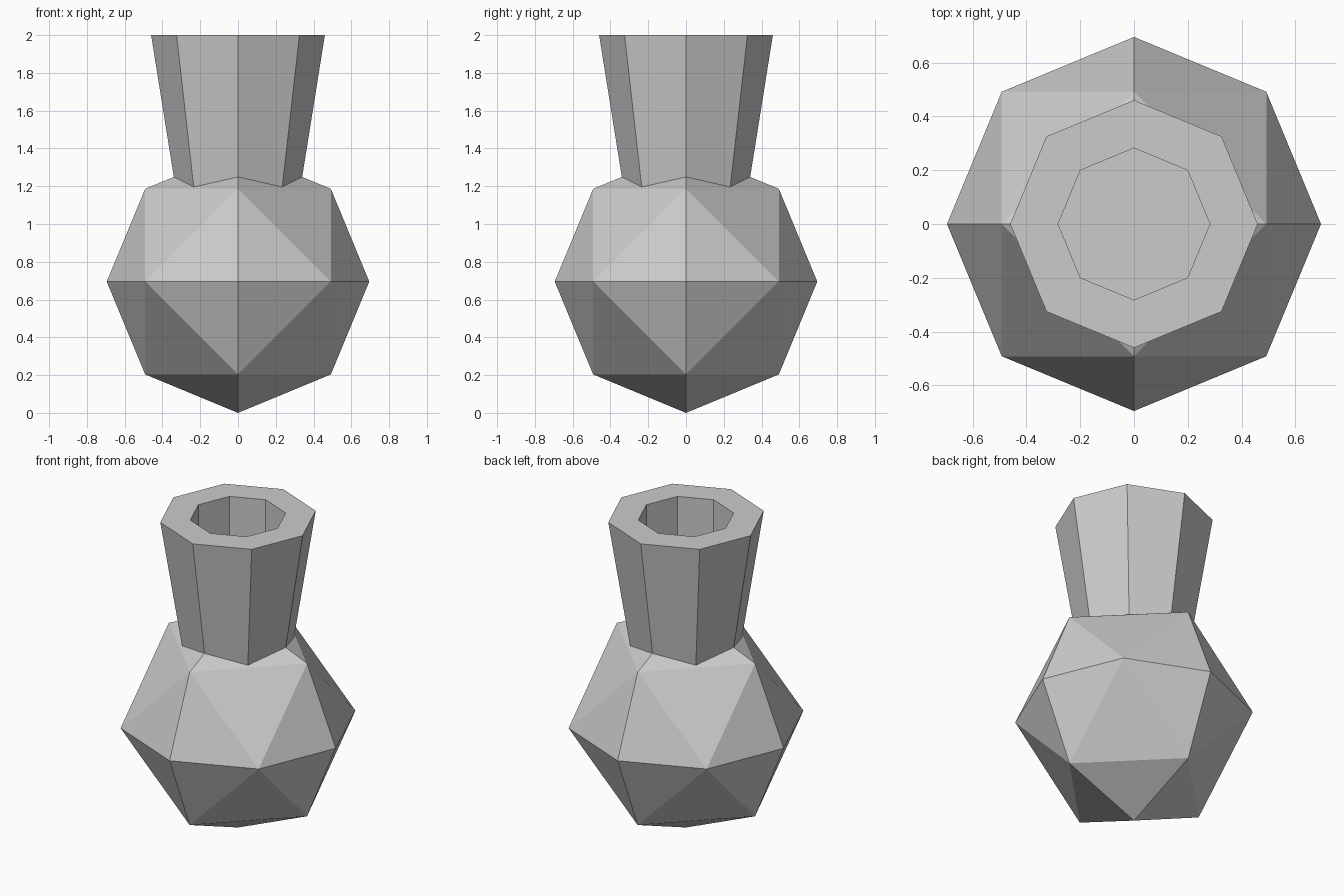
import bpy, bmesh, math

if "Cube" in bpy.data.objects:
    bpy.data.objects.remove(bpy.data.objects["Cube"])

R = 0.695  # body radius


def make_object(name, bm):
    bmesh.ops.recalc_face_normals(bm, faces=bm.faces)
    mesh = bpy.data.meshes.new(name)
    bm.to_mesh(mesh)
    bm.free()
    obj = bpy.data.objects.new(name, mesh)
    bpy.context.collection.objects.link(obj)
    return obj


# Faceted body: octahedron split once and pushed out to a sphere
bm = bmesh.new()
bmesh.ops.create_uvsphere(bm, u_segments=4, v_segments=2, radius=R)
bmesh.ops.subdivide_edges(bm, edges=bm.edges[:], cuts=1, use_grid_fill=True)
for v in bm.verts:
    v.co = v.co.normalized() * R
    v.co.z += R
make_object("bottle_body", bm)

# Flared eight-sided neck with a straight bore, lofted from (radius, z) rings
profile = [(0.308, 1.05), (0.46, 2.0), (0.282, 2.0), (0.282, 1.5)]
bm = bmesh.new()
rings = [[bm.verts.new((r * math.cos(i * math.pi / 4), r * math.sin(i * math.pi / 4), z))
          for i in range(8)] for r, z in profile]
for a, b in zip(rings, rings[1:]):
    for i in range(8):
        j = (i + 1) % 8
        bm.faces.new((a[i], a[j], b[j], b[i]))
bm.faces.new(rings[0])
bm.faces.new(rings[-1])
make_object("bottle_neck", bm)
